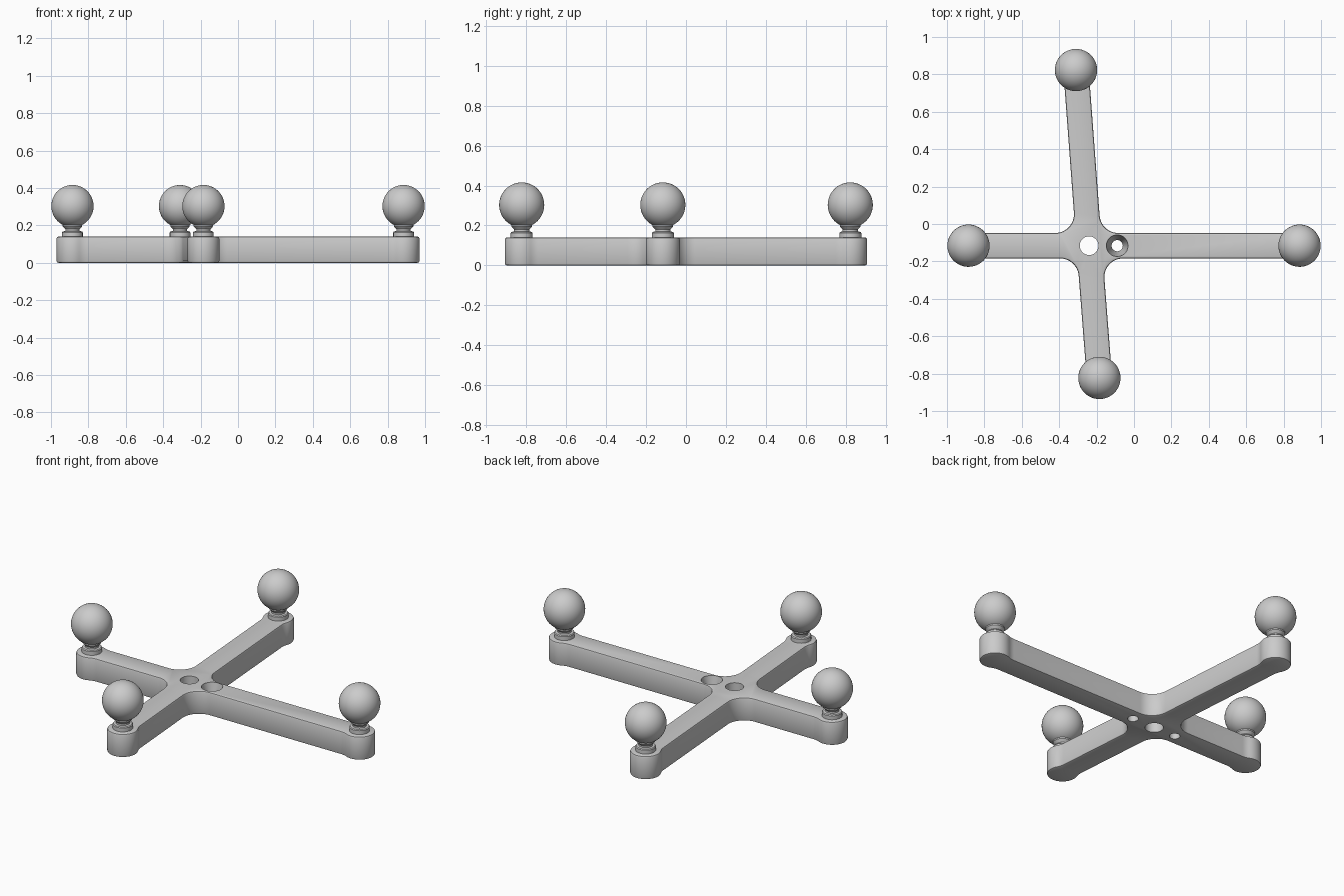
import bpy, bmesh
from math import sin, cos, pi, sqrt, atan2
from mathutils import Vector

if "Cube" in bpy.data.objects:
    bpy.data.objects.remove(bpy.data.objects["Cube"])

TOP = 0.14            # thickness of the cross
W, R = 0.068, 0.085   # arm half width, rounded end radius
CORNER, BLEND = 0.10, 0.10
HUB = Vector((-0.24, -0.116))
ENDS = [Vector(p) for p in ((0.885, -0.116), (-0.31, 0.823), (-0.885, -0.116), (-0.185, -0.823))]


def add_object(name, bm):
    bmesh.ops.recalc_face_normals(bm, faces=bm.faces)
    me = bpy.data.meshes.new(name)
    bm.to_mesh(me)
    bm.free()
    ob = bpy.data.objects.new(name, me)
    bpy.context.collection.objects.link(ob)
    return ob


def activate(ob):
    bpy.ops.object.select_all(action='DESELECT')
    bpy.context.view_layer.objects.active = ob
    ob.select_set(True)


def smooth(ob):
    activate(ob)
    bpy.ops.object.shade_smooth_by_angle(angle=0.5)


def lathe(name, profile, at, segs=40):
    """Closed solid turned around a vertical axis; profile is (radius, z)."""
    bm = bmesh.new()
    rings = [[bm.verts.new((at[0] + r * cos(2 * pi * i / segs), at[1] + r * sin(2 * pi * i / segs), z))
              for i in range(segs)] for r, z in profile]
    for a, b in zip(rings, rings[1:]):
        for i in range(segs):
            j = (i + 1) % segs
            bm.faces.new((a[i], a[j], b[j], b[i]))
    bm.faces.new(rings[0])
    bm.faces.new(rings[-1])
    return add_object(name, bm)


def arc(c, r, a0, a1, n):
    return [c + r * Vector((cos(a0 + (a1 - a0) * i / n), sin(a0 + (a1 - a0) * i / n))) for i in range(n + 1)]


# Outline of the cross: rounded end of each arm, then the fillet to the next arm
outline = []
angles = [atan2(*(e - HUB).yx) for e in ENDS]
back = sqrt((R + BLEND) ** 2 - (W + BLEND) ** 2)
phi = atan2(W + BLEND, -back)
for k, end in enumerate(ENDS):
    a = angles[k]
    u = Vector((cos(a), sin(a)))
    v = Vector((-sin(a), cos(a)))
    right = end - u * back - v * (W + BLEND)
    left = end - u * back + v * (W + BLEND)
    outline += arc(right, BLEND, a + pi / 2, a + pi - phi, 5)
    outline += arc(end, R, a - phi, a + phi, 28)[1:-1]
    outline += arc(left, BLEND, a + phi - pi, a - pi / 2, 5)
    theta = (angles[(k + 1) % 4] - a) % (2 * pi)
    mid = a + theta / 2
    c = HUB + Vector((cos(mid), sin(mid))) * (W + CORNER) / sin(theta / 2)
    outline += arc(c, CORNER, a - pi / 2, a - pi / 2 - (pi - theta), 12)

# Cross body with softened rims
bm = bmesh.new()
face = bm.faces.new([bm.verts.new((p.x, p.y, 0)) for p in outline])
ext = bmesh.ops.extrude_face_region(bm, geom=[face])
bmesh.ops.translate(bm, vec=(0, 0, TOP), verts=[g for g in ext['geom'] if isinstance(g, bmesh.types.BMVert)])
body = add_object("cross_body", bm)
bev = body.modifiers.new("rim", 'BEVEL')
bev.width, bev.segments, bev.angle_limit = 0.01, 2, 1.0

# Centre hole, countersunk hole, blind pin hole from below
cutters = [
    lathe("centre_hole", [(0.05, -0.1), (0.05, 0.3)], HUB),
    lathe("countersunk_hole", [(0.03, -0.1), (0.03, 0.06), (0.058, 0.135), (0.058, 0.3)], HUB + Vector((0.15, 0))),
    lathe("pin_hole", [(0.029, -0.1), (0.029, 0.08)], HUB - Vector((0.145, 0))),
]
for c in cutters:
    c.hide_render = True
    m = body.modifiers.new(c.name, 'BOOLEAN')
    m.operation, m.solver, m.object = 'DIFFERENCE', 'EXACT', c
activate(body)
for m in list(body.modifiers):
    bpy.ops.object.modifier_apply(modifier=m.name)
for c in cutters:
    bpy.data.objects.remove(c)
smooth(body)

# Marker balls on collared posts
for name, end in zip(("right", "back", "left", "front"), ENDS):
    smooth(lathe(name + "_post", [(0.055, TOP - 0.005), (0.055, 0.163), (0.051, 0.168), (0.038, 0.17),
                                  (0.038, 0.18), (0.052, 0.195), (0.052, 0.215)], end))
    bpy.ops.mesh.primitive_uv_sphere_add(segments=48, ring_count=24, radius=0.113,
                                         location=(end.x, end.y, 0.303))
    ball = bpy.context.object
    ball.name = name + "_ball"
    smooth(ball)
